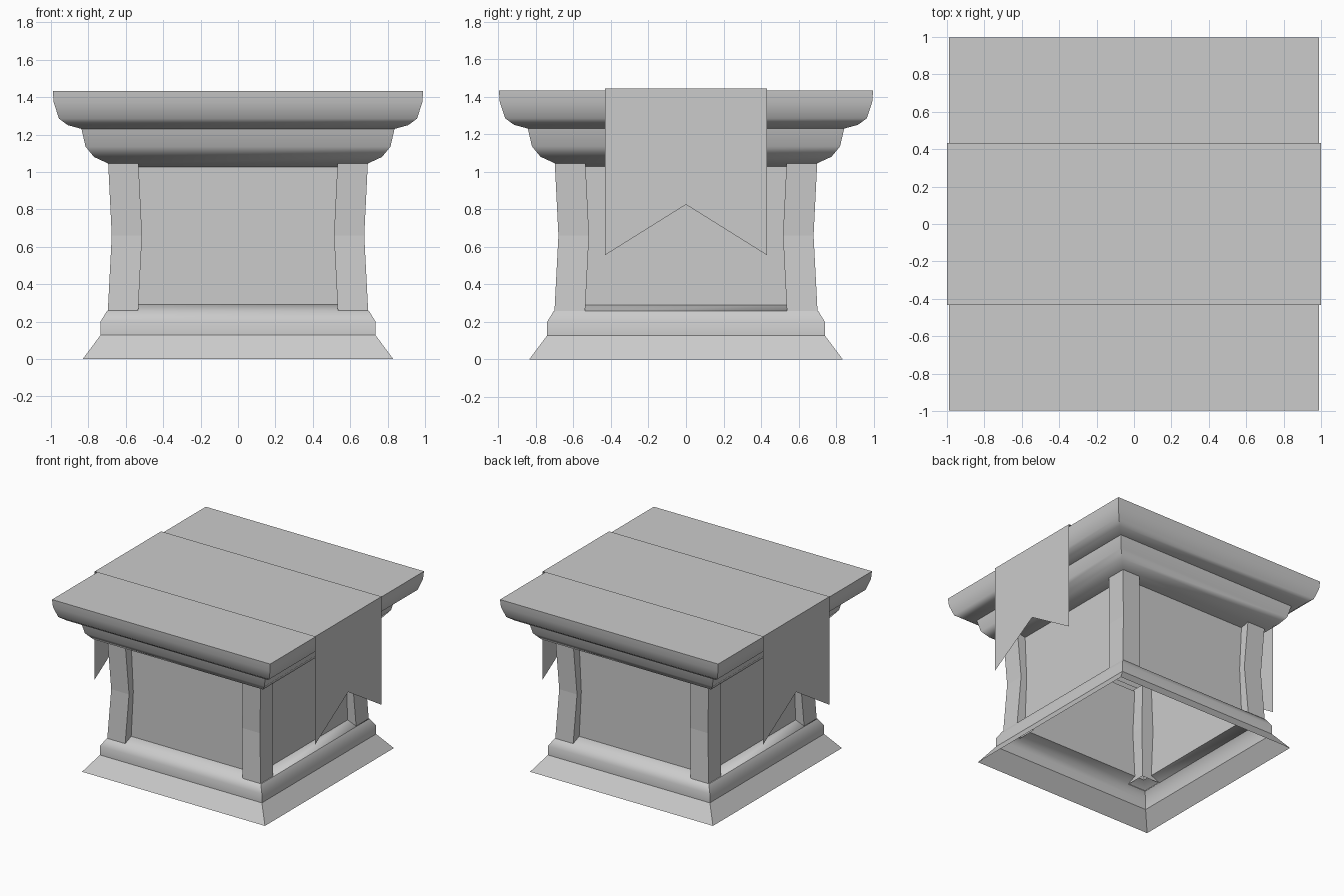
import bpy, bmesh, math

if "Cube" in bpy.data.objects:
    bpy.data.objects.remove(bpy.data.objects["Cube"])

Y_STRETCH = 1.007  # the plinth is a touch deeper than it is wide


def finish(name, bm, smooth_angle=None):
    bmesh.ops.recalc_face_normals(bm, faces=bm.faces)
    mesh = bpy.data.meshes.new(name)
    bm.to_mesh(mesh)
    bm.free()
    obj = bpy.data.objects.new(name, mesh)
    bpy.context.collection.objects.link(obj)
    if smooth_angle:
        bpy.ops.object.select_all(action='DESELECT')
        bpy.context.view_layer.objects.active = obj
        obj.select_set(True)
        bpy.ops.object.shade_smooth_by_angle(angle=math.radians(smooth_angle))
    return obj


def square_loft(name, sections, cap_top=False, smooth_angle=None):
    """Loft squares given as (centre x, centre y, half width, z)."""
    bm = bmesh.new()
    rings = [[bm.verts.new((cx + sx * h, (cy + sy * h) * Y_STRETCH, z))
              for sx, sy in ((-1, -1), (1, -1), (1, 1), (-1, 1))]
             for cx, cy, h, z in sections]
    for low, high in zip(rings, rings[1:]):
        for i in range(4):
            j = (i + 1) % 4
            bm.faces.new((low[i], low[j], high[j], high[i]))
    if cap_top:
        bm.faces.new(rings[-1])
    return finish(name, bm, smooth_angle)


# Hollow plinth: flared foot, cove, plain wall, two rounded mouldings, flat top
profile = [
    (0.83, 0.0), (0.735, 0.127), (0.735, 0.20), (0.70, 0.257), (0.62, 0.29),
    (0.62, 1.027), (0.69, 1.043), (0.77, 1.08), (0.815, 1.135), (0.837, 1.23),
    (0.91, 1.25), (0.957, 1.285), (0.985, 1.37), (0.99, 1.432),
]
square_loft("plinth", [(0, 0, h, z) for h, z in profile],
            cap_top=True, smooth_angle=36)

# Corner posts, pinched inward at mid height
for side_y, row in ((-1, "front"), (1, "back")):
    for side_x, col in ((-1, "left"), (1, "right")):
        square_loft(f"{row}_{col}_post",
                    [(side_x * c, side_y * c, 0.081, z)
                     for c, z in ((0.615, 0.255), (0.594, 0.66), (0.613, 1.045))])

# Cloth runner over the top with a swallowtail drop at each side
bm = bmesh.new()
HALF, TOP = 0.432, 1.443
bm.faces.new([bm.verts.new(p) for p in
              ((-1, -HALF, TOP), (1, -HALF, TOP), (1, HALF, TOP), (-1, HALF, TOP))])
for x in (-1, 1):
    drop = [(HALF, TOP), (-HALF, TOP), (-HALF, 0.555), (0, 0.825), (HALF, 0.555)]
    bm.faces.new([bm.verts.new((x, y, z)) for y, z in drop])
bmesh.ops.remove_doubles(bm, verts=bm.verts, dist=1e-4)
finish("cloth_runner", bm)
